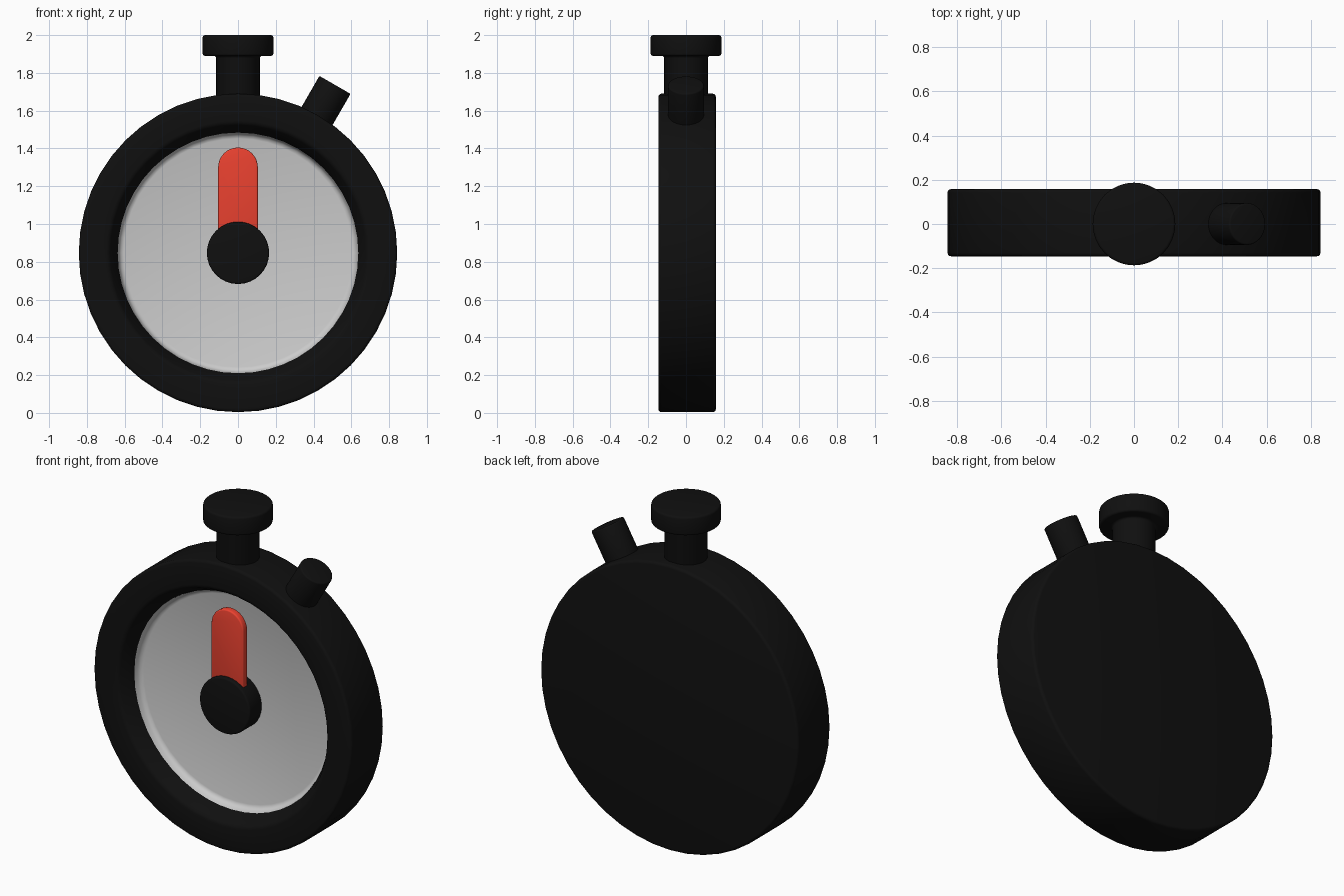
import bpy, bmesh, math
from mathutils import Vector

if "Cube" in bpy.data.objects:
    bpy.data.objects.remove(bpy.data.objects["Cube"])

CENTRE = Vector((0, 0, 0.847))
FRONT = Vector((0, -1, 0))


def material(name, rgb):
    m = bpy.data.materials.new(name)
    m.diffuse_color = (*rgb, 1)
    m.use_nodes = True
    m.node_tree.nodes["Principled BSDF"].inputs["Base Color"].default_value = m.diffuse_color
    return m


BLACK = material("black", (0.005, 0.005, 0.005))
RED = material("red", (0.85, 0.055, 0.03))


def finish(bm, name, mat, bevel):
    bmesh.ops.recalc_face_normals(bm, faces=bm.faces)
    if bevel:
        edges = [e for e in bm.edges if e.is_manifold and e.calc_face_angle() > 0.5]
        bmesh.ops.bevel(bm, geom=edges, offset=bevel, segments=3,
                        profile=0.5, affect='EDGES', clamp_overlap=True)
    mesh = bpy.data.meshes.new(name)
    bm.to_mesh(mesh)
    bm.free()
    obj = bpy.data.objects.new(name, mesh)
    bpy.context.collection.objects.link(obj)
    if mat:
        mesh.materials.append(mat)
    bpy.ops.object.select_all(action='DESELECT')
    obj.select_set(True)
    bpy.context.view_layer.objects.active = obj
    bpy.ops.object.shade_smooth_by_angle(angle=math.radians(35))
    return obj


def lathe(name, profile, origin, axis, sides, mat=None, bevel=0, cap_end=True):
    """Revolve (radius, distance along axis) points about an axis."""
    turn = axis.to_track_quat('Z', 'Y')
    bm = bmesh.new()
    rings = []
    for r, h in profile:
        rings.append([bm.verts.new(origin + turn @ Vector(
            (r * math.cos(a), r * math.sin(a), h)))
            for a in (math.tau * i / sides for i in range(sides))])
    for lo, hi in zip(rings, rings[1:]):
        for i in range(sides):
            j = (i + 1) % sides
            bm.faces.new((lo[i], lo[j], hi[j], hi[i]))
    bm.faces.new(rings[0])
    if cap_end:
        bm.faces.new(rings[-1])
    return finish(bm, name, mat, bevel)


# Case: flat back, straight side, sloping inner lip and recess
lathe("case", [(0.843, -0.158), (0.843, 0.146), (0.685, 0.146),
               (0.636, 0.06), (0.636, 0.0)],
      CENTRE, FRONT, 48, BLACK, 0.016)

# Dial: shallow dish with a filleted edge
lathe("dial", [(0.605, 0.015), (0.62, 0.02), (0.631, 0.034), (0.637, 0.058)],
      CENTRE, FRONT, 48, cap_end=False)

# Centre hub
lathe("hub", [(0.165, 0.0), (0.165, 0.126)], CENTRE, FRONT, 32, BLACK, 0.01)

# Hand: bar with a round tip
bm = bmesh.new()
r, tip = 0.105, 1.30
outline = [(-r, 0.86), (r, 0.86)] + [
    (r * math.cos(a), tip + r * math.sin(a))
    for a in (math.pi * i / 16 for i in range(17))]
face = bm.faces.new([bm.verts.new((x, -0.06, z)) for x, z in outline])
new = bmesh.ops.extrude_face_region(bm, geom=[face], use_keep_orig=True)["geom"]
bmesh.ops.translate(bm, vec=(0, -0.042, 0),
                    verts=[v for v in new if isinstance(v, bmesh.types.BMVert)])
finish(bm, "hand", RED, 0.008)

# Crown: stem and wide cap
lathe("crown", [(0.116, 1.62), (0.116, 1.89), (0.187, 1.89), (0.187, 2.0)],
      Vector((0, 0, 0)), Vector((0, 0, 1)), 32, BLACK, 0.012)

# Side button, radial at 30 degrees from the top
tilt = math.radians(30)
lathe("side_button", [(0.095, 0.78), (0.095, 1.027)], CENTRE,
      Vector((math.sin(tilt), 0, math.cos(tilt))), 32, BLACK, 0.008)
